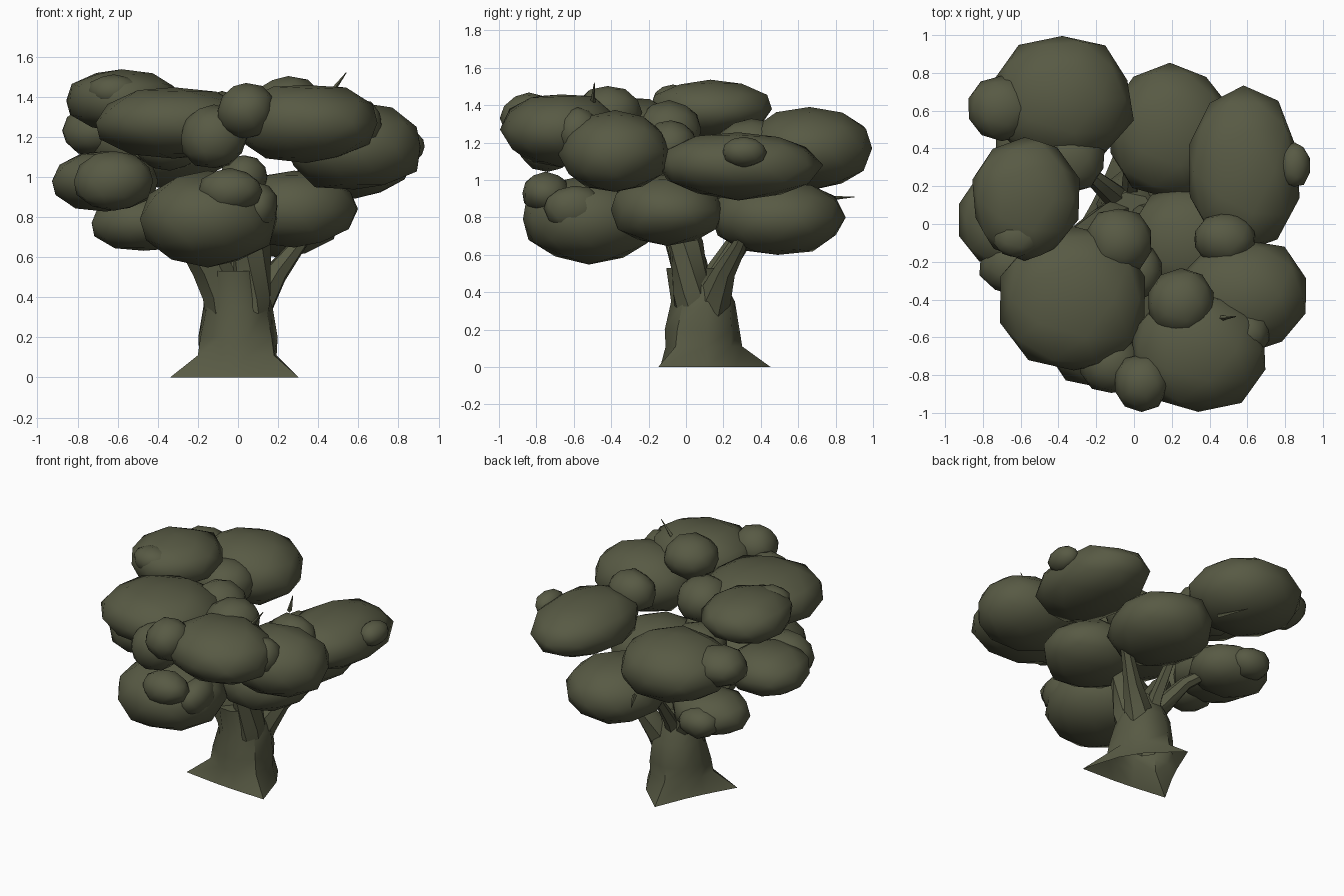
import bpy, bmesh, math, random
from mathutils import Vector, noise

if "Cube" in bpy.data.objects:
    bpy.data.objects.remove(bpy.data.objects["Cube"])

random.seed(4)
olive = bpy.data.materials.new("dark_olive")
olive.diffuse_color = (0.097, 0.102, 0.058, 1)
olive.use_nodes = True
olive.node_tree.nodes["Principled BSDF"].inputs["Base Color"].default_value = olive.diffuse_color


def finish(name, bm, angle, recalc=True):
    if recalc:
        bmesh.ops.recalc_face_normals(bm, faces=bm.faces[:])
    me = bpy.data.meshes.new(name)
    bm.to_mesh(me)
    bm.free()
    ob = bpy.data.objects.new(name, me)
    bpy.context.collection.objects.link(ob)
    me.materials.append(olive)
    bpy.ops.object.select_all(action='DESELECT')
    ob.select_set(True)
    bpy.context.view_layer.objects.active = ob
    bpy.ops.object.shade_smooth_by_angle(angle=math.radians(angle))
    return ob


def clump(name, c, r, sub=2):
    """Lumpy low-poly ellipsoid of leaves"""
    bm = bmesh.new()
    bmesh.ops.create_icosphere(bm, subdivisions=sub, radius=1)
    off = Vector((random.random(), random.random(), random.random())) * 20
    p = 2.1
    for v in bm.verts:
        k = 1.0 / sum(abs(t) ** p for t in v.co) ** (1 / p)
        k *= 1.0 + 0.09 * noise.noise(v.co * 1.7 + off)
        v.co = Vector([c[i] + v.co[i] * r[i] * k for i in range(3)])
    finish(name, bm, 60)


def limb(name, pts, sides=7):
    """Tapered tube through (x, y, z, radius) points"""
    bm = bmesh.new()
    rings = []
    for i, p in enumerate(pts):
        a, b = pts[max(i - 1, 0)], pts[min(i + 1, len(pts) - 1)]
        q = (Vector(b[:3]) - Vector(a[:3])).to_track_quat('Z', 'Y')
        rings.append([bm.verts.new(Vector(p[:3]) + q @ Vector((
            p[3] * math.cos(t * math.tau / sides), p[3] * math.sin(t * math.tau / sides), 0)))
            for t in range(sides)])
    for a, b in zip(rings, rings[1:]):
        for t in range(sides):
            u = (t + 1) % sides
            bm.faces.new((a[t], a[u], b[u], b[t]))
    bm.faces.new(rings[-1])
    finish(name, bm, 50)


# trunk: open at the bottom, three root tips, rings of (x, y, z, radius, root reach)
bm = bmesh.new()
rings = []
roots = [101, 207, 323]
angles = []
for i, a in enumerate(roots):
    nxt = roots[(i + 1) % 3] + (360 if i == 2 else 0)
    angles += [(a, 1), (a + (nxt - a) / 3, 0), (a + (nxt - a) * 2 / 3, 0)]
N = len(angles)
for x, y, z, rad, reach in [(0, .08, 0, .225, .155), (0, .08, .11, .195, .03), (0, .08, .2, .20, .01),
                            (0, .09, .35, .175, 0), (-.02, .03, .53, .14, 0)]:
    ring = []
    for a, tip in angles:
        s, t = rad + reach * tip, math.radians(a)
        ring.append(bm.verts.new((x + s * math.cos(t), y + s * math.sin(t), z)))
    rings.append(ring)
for a, b in zip(rings, rings[1:]):
    for i in range(N):
        j = (i + 1) % N
        bm.faces.new((a[i], a[j], b[j], b[i]))
bm.faces.new(rings[-1])
finish("trunk", bm, 45, False)

# branches reaching into the leaf clumps
limb("centre_branch", [(.05, .04, .2, .09), (.07, .03, .4, .10), (.07, 0, .65, .095), (.06, -.1, .9, .07)])
limb("left_branch", [(-.04, .05, .2, .10), (-.07, .04, .42, .11), (-.14, .01, .56, .10), (-.3, -.08, .8, .07)])
limb("right_branch", [(.05, .1, .2, .09), (.09, .15, .37, .095), (.19, .21, .52, .06), (.3, .29, .66, .04),
                      (.4, .35, .82, .03)])
limb("left_back_branch", [(-.03, .1, .25, .09), (-.08, .13, .45, .07), (-.22, .25, .65, .045), (-.42, .38, .8, .03)])
limb("back_branch", [(-.02, .13, .35, .06), (-.02, .2, .5, .045), (-.02, .34, .7, .03)], 5)

# large leaf clumps: centre, radii
large = [
    ((-.38, .66, 1.17), (.38, .345, .22)),
    ((.19, .49, .80), (.33, .36, .205)),
    ((.58, .28, 1.08), (.30, .44, .18)),
    ((.58, -.38, 1.15), (.345, .30, .22)),
    ((.34, -.67, 1.27), (.365, .32, .20)),
    ((-.32, -.40, 1.27), (.40, .39, .18)),
    ((-.58, .13, 1.38), (.285, .33, .155)),
    ((-.66, .02, .98), (.275, .27, .155)),
    ((-.15, -.52, .79), (.35, .37, .24)),
    ((.28, -.10, .84), (.32, .31, .19)),
    ((-.47, .39, .77), (.27, .23, .145)),
]
for i, (c, r) in enumerate(large):
    clump("large_leaf_clump_%d" % (i + 1), c, r)

# small leaf clumps set on the large ones
small = [
    ((.25, -.42, 1.36), (.18, .18, .14)),
    ((-.70, .61, 1.23), (.18, .17, .13)),
    ((-.62, -.07, 1.43), (.13, .11, .08)),
    ((-.08, -.09, 1.27), (.18, .18, .15)),
    ((.48, -.08, 1.18), (.17, .14, .14)),
    ((.04, -.84, 1.33), (.145, .15, .14)),
    ((-.12, -.74, 1.2), (.17, .16, .16)),
    ((.60, -.58, 1.26), (.12, .12, .13)),
    ((.85, .31, 1.15), (.08, .12, .08)),
    ((-.62, -.22, .98), (.20, .16, .15)),
    ((-.04, -.75, .93), (.16, .13, .11)),
    ((.10, -.60, .85), (.10, .16, .12)),
    ((-.34, .35, 1.18), (.19, .19, .15)),
    ((.03, -.25, 1.0), (.12, .15, .11)),
    ((-.50, .56, .76), (.14, .12, .10)),
]
for i, (c, r) in enumerate(small):
    clump("small_leaf_clump_%d" % (i + 1), c, r)

# thin twigs poking out of the leaves
for i, (a, b) in enumerate([((.45, -.5, 1.40), (.54, -.49, 1.52)), ((-.1, .72, .90), (-.2, .9, .91))]):
    limb("twig_%d" % (i + 1), [(*a, .016), (*b, .002)], 4)
